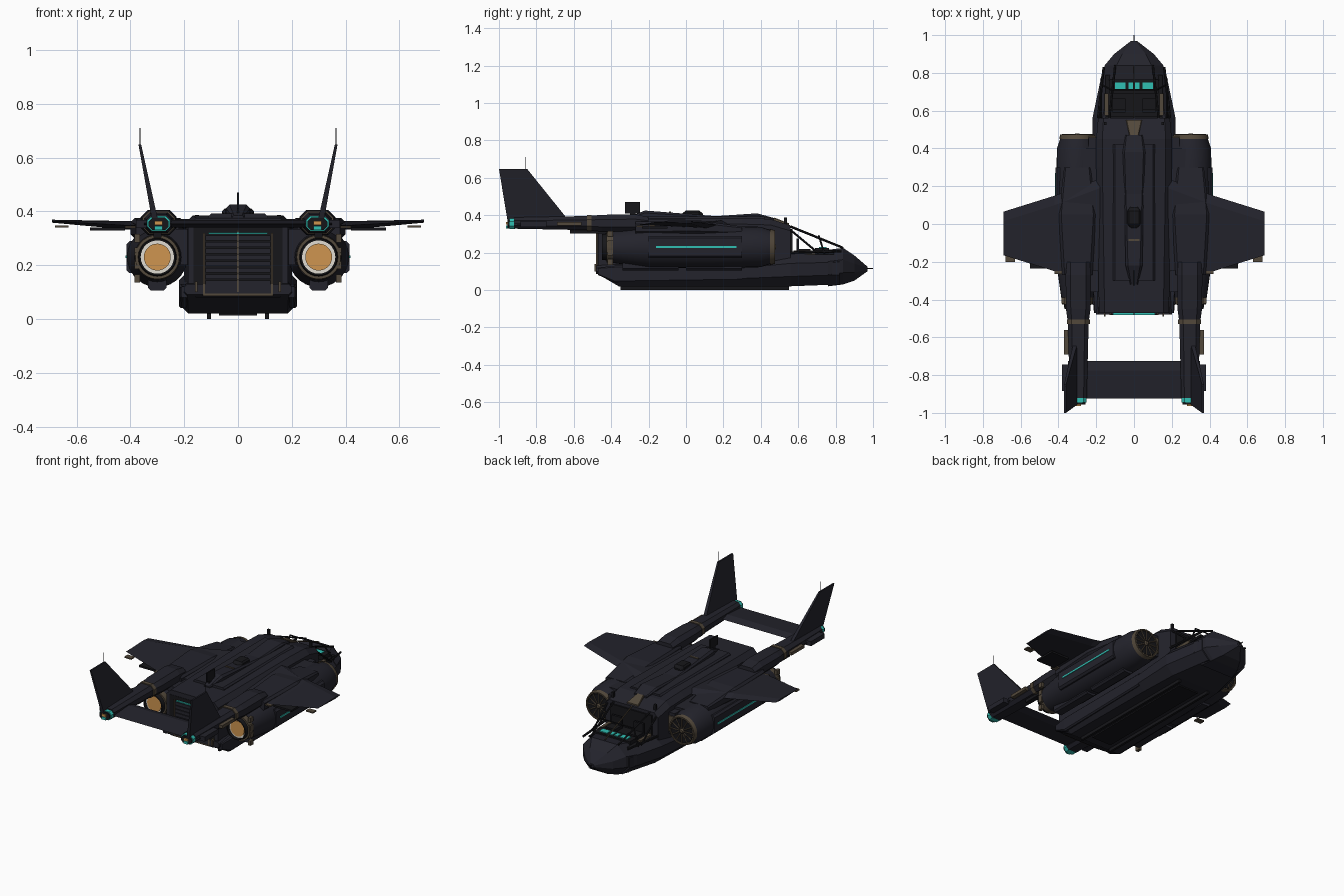
import bpy, bmesh, math
from mathutils import Vector

if "Cube" in bpy.data.objects:
    bpy.data.objects.remove(bpy.data.objects["Cube"])


def material(name, red, green, blue):
    mat = bpy.data.materials.new(name)
    mat.use_nodes = True
    color = (red, green, blue, 1)
    mat.diffuse_color = color
    mat.node_tree.nodes["Principled BSDF"].inputs["Base Color"].default_value = color
    return mat


NAVY = material("dark navy", .017, .017, .025)
BLACK = material("near black", .008, .008, .01)
BROWN = material("dull bronze", .085, .065, .043)
TEAL = material("teal glow", .03, .52, .45)
ORANGE = material("amber", .62, .3, .08)
WHITE = material("pale metal", .75, .72, .65)


def loft(name, mat, rings, smooth=False, caps=True):
    """Skin a row of matching rings; a part wholly on the left is mirrored."""
    bm = bmesh.new()
    rows = [[bm.verts.new(point) for point in ring] for ring in rings]
    for back, front in zip(rows, rows[1:]):
        for i in range(len(back)):
            bm.faces.new((back[i - 1], back[i], front[i], front[i - 1]))
    if caps:
        bm.faces.new(rows[0])
        bm.faces.new(rows[-1])
    bmesh.ops.recalc_face_normals(bm, faces=bm.faces)
    off_center = min(vert.co.x for vert in bm.verts) > 0
    mesh = bpy.data.meshes.new(name)
    bm.to_mesh(mesh)
    bm.free()
    mesh.materials.append(mat)
    part = bpy.data.objects.new(name, mesh)
    bpy.context.collection.objects.link(part)
    if off_center:
        part.modifiers.new("Mirror", "MIRROR")
    if smooth:
        bpy.ops.object.select_all(action="DESELECT")
        part.select_set(True)
        bpy.context.view_layer.objects.active = part
        bpy.ops.object.shade_smooth_by_angle(angle=math.radians(35))


def hull(name, mat, stations, cut=.2, x=0):
    """Chamfered body through stations of (y, half width, bottom, top)."""
    rings = []
    for y, half, low, high in stations:
        c = cut * min(half + half, high - low)
        right = [(half - c, low), (half, low + c), (half, high - c), (half - c, high)]
        outline = right + [(-across, up) for across, up in reversed(right)]
        rings.append([(x + across, y, up) for across, up in outline])
    loft(name, mat, rings)


def prism(name, mat, x, y, half, z, cut=.3):
    hull(name, mat, [(end, half, *z) for end in y], cut, x)


def box(name, mat, x, y, z):
    corners = [(x[0], z[0]), (x[1], z[0]), (x[1], z[1]), (x[0], z[1])]
    loft(name, mat, [[(across, end, up) for across, up in corners] for end in y])


def middle(name, mat, half, y, z):
    box(name, mat, (-half, half), y, z)


def circle(count):
    angles = [math.tau * i / count for i in range(count)]
    return [(math.cos(angle), math.sin(angle)) for angle in angles]


def bar(name, mat, start, end, radius):
    start, end = Vector(start), Vector(end)
    axis = (end - start).normalized()
    u = axis.orthogonal().normalized()
    v = axis.cross(u)
    loft(name, mat, [[p + (u * a + v * b) * radius for a, b in circle(6)] for p in (start, end)])


ENGINE_X, ENGINE_Z = .3, .23


def turned(name, mat, profile, caps=True):
    """Round engine part through (y, radius) points."""
    loft(name, mat, [[(ENGINE_X + a * radius, y, ENGINE_Z + b * radius) for a, b in circle(28)]
                     for y, radius in profile], smooth=True, caps=caps)


# Fuselage: upper cabin, lower hull and nose
hull("cabin", NAVY, [(-.47, .185, .08, .375), (.3, .2, .06, .385), (.45, .2, .06, .38), (.56, .19, .06, .345)], cut=.1)
hull("lower_hull", NAVY, [(-.48, .2, .09, .13), (-.36, .22, .02, .14), (.3, .22, .02, .16),
                          (.56, .22, .02, .195), (.82, .165, .03, .2)], cut=.3)
hull("nose", NAVY, [(.76, .18, .02, .215), (.84, .155, .03, .225), (.9, .105, .05, .185),
                    (.97, .015, .1, .125)], cut=.32)
bar("nose_probe", BLACK, (0, .96, .115), (0, 1, .115), radius=.003)
middle("belly_panel", BLACK, half=.07, y=(-.3, .5), z=(.012, .02))

# Dorsal spine and roof details
hull("spine", NAVY, [(-.32, .02, .36, .385), (-.22, .045, .36, .425), (.16, .05, .36, .395),
                     (.38, .06, .36, .41), (.47, .045, .36, .385)])
prism("roof_panel", NAVY, x=0, y=(-.3, .42), half=.11, z=(.36, .392))
hull("roof_dome", BLACK, [(-.02, .02, .38, .41), (0, .035, .38, .425), (.07, .035, .38, .425), (.09, .02, .38, .41)])
middle("dorsal_blade", BLACK, half=.004, y=(-.325, -.245), z=(.41, .47))
middle("blade_stem", BLACK, half=.004, y=(-.3, -.27), z=(.37, .42))
hull("roof_hatch", BROWN, [(.47, .025, .37, .388), (.55, .042, .34, .357)])
middle("roof_mark", BROWN, half=.03, y=(-.09, -.08), z=(.41, .419))

# Rear ramp
middle("ramp_panel", BLACK, half=.165, y=(-.472, -.46), z=(.085, .345))
for row in range(9):
    base = .1 + row * .024
    middle("ramp_rib", NAVY, half=.12, y=(-.478, -.47), z=(base, base + .018))
middle("ramp_light", TEAL, half=.11, y=(-.482, -.47), z=(.315, .322))
middle("ramp_sill", BROWN, half=.13, y=(-.482, -.47), z=(.086, .094))
middle("ramp_center_strip", BROWN, half=.003, y=(-.481, -.47), z=(.1, .33))
box("ramp_side_strip", BROWN, x=(.122, .13), y=(-.481, -.47), z=(.09, .32))
box("ramp_strut", BROWN, x=(.15, .16), y=(-.49, -.46), z=(.1, .14))

# Open cockpit: tub, instruments and seats
middle("cockpit_floor", BLACK, half=.15, y=(.56, .79), z=(.19, .2))
middle("cockpit_bulkhead", BLACK, half=.15, y=(.56, .57), z=(.19, .325))
middle("instrument_panel", BLACK, half=.13, y=(.69, .765), z=(.19, .225))
box("inner_screen", TEAL, x=(.005, .03), y=(.71, .75), z=(.22, .23))
box("outer_screen", TEAL, x=(.045, .1), y=(.71, .75), z=(.22, .23))
box("seat", BLACK, x=(.045, .115), y=(.6, .665), z=(.19, .22))
box("seat_back", BLACK, x=(.045, .115), y=(.59, .605), z=(.2, .275))
box("console_trim", BROWN, x=(.135, .155), y=(.575, .69), z=(.19, .21))
box("cockpit_post", BLACK, x=(.145, .16), y=(.525, .54), z=(.33, .387))

# Canopy frame
bar("canopy_center_bar", BROWN, (0, .56, .342), (0, .835, .23), radius=.004)
bar("canopy_cross_bar", BLACK, (-.12, .71, .29), (.12, .71, .29), radius=.004)
bar("canopy_roof_rail", BLACK, (.13, .56, .338), (.1, .84, .225), radius=.006)
bar("canopy_side_strut", BLACK, (.175, .56, .32), (.175, .71, .195), radius=.006)
bar("canopy_post", BLACK, (.12, .71, .29), (.175, .74, .195), radius=.005)
bar("canopy_sill_rail", BLACK, (.19, .56, .2), (.16, .83, .208), radius=.007)

# Belly skids and side sponsons
box("skid", BLACK, x=(.1, .115), y=(-.35, .55), z=(0, .022))
hull("side_sponson", NAVY, [(-.47, .012, .08, .12), (-.38, .02, .04, .13), (.3, .02, .05, .13)], x=.2)

# Engine nacelle with intake
turned("nacelle", NAVY, [(.44, .075), (.47, .085), (.4, .108), (.2, .112), (-.2, .112), (-.39, .085)])
turned("intake_ring", BROWN, [(.46, .08), (.475, .082), (.475, .09), (.45, .096)], caps=False)
turned("intake_fan", BLACK, [(.46, .078), (.472, .078)])
turned("fan_hub", BROWN, [(.46, .025), (.48, .01)])
for a, b in circle(12):
    root, tip = [(ENGINE_X + a * reach, .472, ENGINE_Z + b * reach) for reach in (.02, .08)]
    bar("fan_blade", BROWN, root, tip, radius=.004)

# Engine exhaust
turned("exhaust_collar", BROWN, [(-.38, .084), (-.425, .082), (-.425, .066)], caps=False)
turned("exhaust_nozzle", BLACK, [(-.38, .078), (-.45, .068), (-.45, .062), (-.42, .062)], caps=False)
turned("exhaust_ring", WHITE, [(-.42, .063), (-.43, .063)])
turned("exhaust_glow", ORANGE, [(-.42, .05), (-.436, .05)])
for height in (.15, .2, .25, .3):
    box("exhaust_clamp", BROWN, x=(.365, .385), y=(-.42, -.39), z=(height - .015, height + .015))

# Nacelle fairings and side light
for start in (-.34, 0):
    prism("nacelle_keel", NAVY, x=ENGINE_X, y=(start, start + .3), half=.035, z=(.105, .16), cut=.2)
prism("nacelle_side_bulge", NAVY, x=.395, y=(-.2, .3), half=.02, z=(.17, .29))
box("nacelle_light", TEAL, x=(.41, .419), y=(-.16, .27), z=(.226, .236))
box("nacelle_pylon", NAVY, x=(.17, .29), y=(-.36, .4), z=(.2, .335))
box("pylon_nose", NAVY, x=(.19, .24), y=(.39, .458), z=(.18, .32))
box("pylon_trim", BROWN, x=(.2, .24), y=(.455, .465), z=(.2, .3))


def airfoil(x, front, rear, low, high):
    mid = (low + high) / 2
    crest = front - .05
    return [(x, front, mid), (x, crest, high), (x, rear, mid), (x, crest, low)]


# Wing with root fairing
loft("wing", NAVY, [airfoil(.18, front=.24, rear=-.25, low=.325, high=.372),
                    airfoil(.42, front=.15, rear=-.25, low=.333, high=.364),
                    airfoil(.692, front=.065, rear=-.165, low=.358, high=.369)])
hull("wing_root", NAVY, [(-.27, .08, .3, .365), (.05, .1, .3, .375), (.3, .07, .3, .34)], x=ENGINE_X)
box("outer_flap_tip", BROWN, x=(.63, .68), y=(-.2, -.165), z=(.34, .348))
box("inner_flap_tip", BROWN, x=(.37, .42), y=(-.265, -.23), z=(.338, .346))
box("flap_fairing", BLACK, x=(.42, .55), y=(-.235, -.1), z=(.328, .34))

# Tail boom with end lights
BOOM_X = .295
hull("boom", NAVY, [(-.2, .06, .32, .39), (-.27, .067, .312, .405), (-.45, .065, .312, .402),
                    (-.52, .055, .32, .396), (-.92, .045, .328, .388)], cut=.28, x=BOOM_X)
prism("boom_band", BROWN, x=BOOM_X, y=(-.53, -.505), half=.061, z=(.315, .402))
prism("boom_light_ring", TEAL, x=BOOM_X, y=(-.945, -.915), half=.043, z=(.327, .382))
prism("boom_end", BLACK, x=BOOM_X, y=(-.955, -.93), half=.037, z=(.33, .377))
box("boom_end_lamp", ORANGE, x=(.28, .31), y=(-.963, -.95), z=(.35, .364))
box("boom_end_strip", TEAL, x=(.28, .31), y=(-.963, -.95), z=(.33, .346))
box("boom_side_plate", BROWN, x=(.345, .37), y=(-.69, -.56), z=(.345, .365))
box("boom_under_rail", BLACK, x=(.285, .315), y=(-.62, -.4), z=(.302, .325))


def fin_section(x, z, front, rear, thick):
    return [(x - thick, front, z), (x + thick, front, z), (x + thick, rear, z), (x - thick, rear, z)]


# Tail fin with antenna, and the tailplane between the booms
loft("tail_fin", NAVY, [fin_section(.31, z=.375, front=-.63, rear=-.955, thick=.011),
                        fin_section(.365, z=.648, front=-.85, rear=-1, thick=.005)])
bar("fin_antenna", BLACK, (.365, -.86, .64), (.365, -.86, .71), radius=.002)
box("tailplane_tip", NAVY, x=(.34, .38), y=(-.885, -.745), z=(.338, .368))
loft("tailplane", NAVY, [airfoil(x, front=-.725, rear=-.925, low=.34, high=.367) for x in (-.35, .35)])
